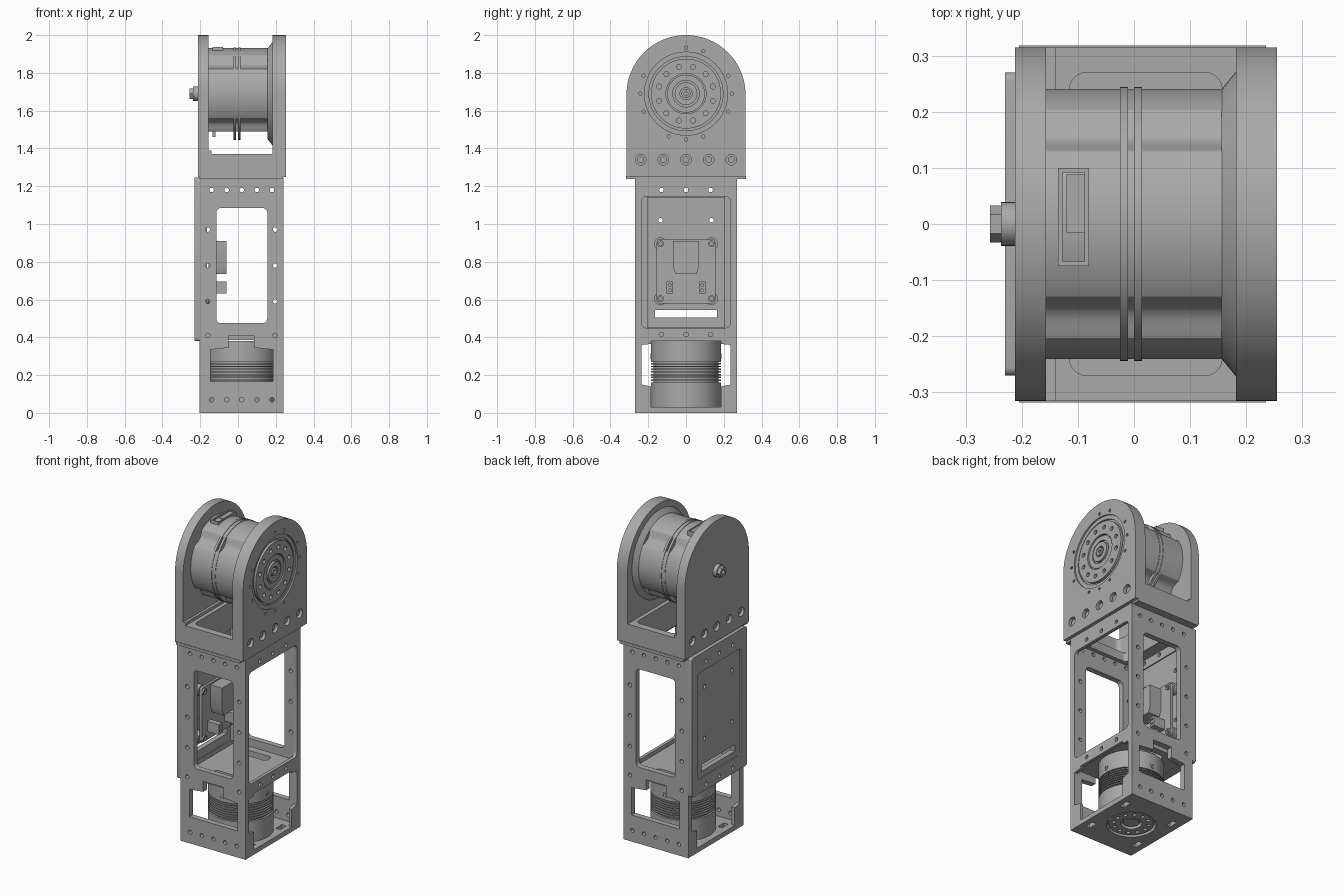
import bpy, bmesh
from math import sin, cos, pi, radians
from mathutils import Matrix

cube = bpy.data.objects.get("Cube")
if cube:
    bpy.data.objects.remove(cube)

metal = bpy.data.materials.new("machined grey")
metal.use_nodes = True
GREY = (0.4, 0.4, 0.4, 1)
metal.diffuse_color = GREY
metal.node_tree.nodes["Principled BSDF"].inputs["Base Color"].default_value = GREY

# Columns give the world directions of outline u, outline v and thickness
FRAMES = {
    "x": Matrix(((0, 0, 1, 0), (1, 0, 0, 0), (0, 1, 0, 0), (0, 0, 0, 1))),
    "y": Matrix(((1, 0, 0, 0), (0, 0, -1, 0), (0, 1, 0, 0), (0, 0, 0, 1))),
    "z": Matrix.Identity(4),
}
parts = []


def add_mesh(name, mesh):
    obj = bpy.data.objects.new(name, mesh)
    bpy.context.scene.collection.objects.link(obj)
    mesh.materials.clear()
    mesh.materials.append(metal)
    parts.append(obj)
    return obj


def plate(name, axis, lo, hi, outline, holes=()):
    """Extrude a closed outline with holes between two positions on an axis."""
    curve = bpy.data.curves.new(name, "CURVE")
    curve.dimensions = "2D"
    curve.fill_mode = "BOTH"
    curve.extrude = (hi - lo) / 2
    for loop in (outline, *holes):
        spline = curve.splines.new("POLY")
        spline.points.add(len(loop) - 1)
        for point, (u, v) in zip(spline.points, loop):
            point.co = (u, v, 0, 1)
        spline.use_cyclic_u = True
    temp = bpy.data.objects.new(name + " curve", curve)
    bpy.context.scene.collection.objects.link(temp)
    graph = bpy.context.evaluated_depsgraph_get()
    mesh = bpy.data.meshes.new_from_object(temp.evaluated_get(graph))
    bpy.data.objects.remove(temp)
    bpy.data.curves.remove(curve)
    middle = (lo + hi) / 2 * (-1 if axis == "y" else 1)
    mesh.transform(FRAMES[axis] @ Matrix.Translation((0, 0, middle)))
    bm = bmesh.new()
    bm.from_mesh(mesh)
    bmesh.ops.remove_doubles(bm, verts=bm.verts, dist=1e-5)
    bmesh.ops.recalc_face_normals(bm, faces=bm.faces)
    bm.to_mesh(mesh)
    bm.free()
    return add_mesh(name, mesh)


def circle(u, v, r, n=16):
    return [(u + r * cos(2 * pi * i / n), v + r * sin(2 * pi * i / n)) for i in range(n)]


def rect(u0, v0, u1, v1, r=0):
    if not r:
        return [(u0, v0), (u1, v0), (u1, v1), (u0, v1)]
    corners = ((u1 - r, v1 - r), (u0 + r, v1 - r), (u0 + r, v0 + r), (u1 - r, v0 + r))
    return [(cu + r * cos(pi / 2 * (q + k / 5)), cv + r * sin(pi / 2 * (q + k / 5)))
            for q, (cu, cv) in enumerate(corners) for k in range(6)]


def disc(name, axis, u, v, r, lo, hi, bore=0, n=64):
    return plate(name, axis, lo, hi, circle(u, v, r, n), [circle(u, v, bore, n)] if bore else [])


HUB = 1.69      # height of the upper motor axis
MX = 0.02       # x of the lower motor axis
HOLE = 0.012

# Lower housing: front and back walls with cable windows and screw holes
motor_window = [(-.145, .165), (.185, .165), (.185, .335), (.085, .345), (.085, .41),
                (-.05, .41), (-.05, .345), (-.145, .335)]
screws = [circle(MX + .08 * i, z, HOLE) for i in range(-2, 3) for z in (.07, 1.18)]
screws += [circle(x, z, HOLE) for x in (-.16, .197) for z in (.41, .59, .78, .97)]
for name, lo in (("front_wall", -.27), ("back_wall", .235)):
    plate(name, "y", lo, lo + .035, rect(-.185, 0, .22, 1.245),
          [rect(-.115, .475, .155, 1.085, .025), motor_window] + screws)

# Lower housing: side frames with open bays
half = [(.185, .03), (.185, .14), (.235, .15), (.235, .36), (.185, .365), (.185, .38)]
motor_bay = half + [(-y, z) for y, z in reversed(half)]
side_holes = [circle(y, z, HOLE) for y in (-.13, 0, .13) for z in (.415, 1.18)]
for name, lo in (("right_frame", -.205), ("left_frame", .22)):
    plate(name, "x", lo, lo + .02, rect(-.27, 0, .27, 1.245),
          [rect(-.235, .45, .235, 1.145, .025), motor_bay] + side_holes)

# Cover on the right side, with recessed panel and cable slot
plate("cover_rim", "x", -.23, -.205, rect(-.27, .38, .27, 1.245, .015),
      [rect(-.21, .47, .21, 1.13, .015)] + side_holes)
plate("cover_panel", "x", -.222, -.19, rect(-.234, .452, .234, 1.143),
      [rect(-.165, .505, .165, .545)] +
      [circle(y, z, HOLE) for y in (-.135, .135) for z in (.7, 1.02)])
for side in (-1, 1):
    a, b = sorted((side * .2, side * .235))
    plate("inner_rail", "x", -.19, -.165, rect(a, .45, b, 1.145))

# Base, shelf and top frame of the housing
plate("base_plate", "z", 0, .03, rect(-.185, -.235, .22, .235),
      [circle(MX, 0, .14, 48)] +
      [rect(MX + s * .17 - .015, y - .03, MX + s * .17 + .015, y + .03)
       for s in (-1, 1) for y in (-.15, .15)])
plate("shelf", "z", .385, .425, rect(-.185, -.235, .22, .235),
      [rect(-.06, s * .16 - .03, .1, s * .16 + .03, .02) for s in (-1, 1)])
plate("top_frame", "z", 1.2, 1.245, rect(-.185, -.235, .22, .235),
      [rect(-.115, -.21, .157, .21, .02)])

# Lower motor with cooling fins and output face
disc("lower_motor_cap", "z", MX, 0, .185, .27, .38)
disc("lower_motor_core", "z", MX, 0, .173, .1, .28)
disc("lower_motor_foot", "z", MX, 0, .185, .03, .16)
for i in range(7):
    z = .17 + i * .0145
    disc("cooling_fin", "z", MX, 0, .185, z, z + .007)
plate("lower_output", "z", .006, .03, circle(MX, 0, .128, 48),
      [circle(MX + .1 * cos(a * pi / 6), .1 * sin(a * pi / 6), .011) for a in range(12)] +
      [circle(MX, 0, .06, 32)])
disc("lower_output_hub", "z", MX, 0, .045, .012, .04)
disc("motor_screw_front", "y", MX, .3, .015, -.188, -.15, .007, 16)
disc("motor_screw_back", "y", MX, .3, .015, .15, .188, .007, 16)
disc("motor_screw_left", "x", 0, .3, .015, .18, .208, .007, 16)

# Circuit board on standoffs with connectors
plate("circuit_board", "x", -.155, -.14, rect(-.155, .58, .155, .92, .015))
for y in (-.135, .135):
    for z in (.605, .895):
        disc("standoff", "x", y, z, .034, -.19, -.155, n=24)
        disc("board_screw", "x", y, z, .018, -.14, -.13, .009, 16)
plate("main_connector", "x", -.14, -.06,
      [(-.07, .775), (-.055, .735), (.055, .735), (.07, .775), (.07, .91), (-.07, .91)])
for y in (-.085, .085):
    plate("small_connector", "x", -.14, -.06, rect(y - .017, .632, y + .017, .695),
          [circle(y, z, .008, 8) for z in (.65, .677)])

# Upper fork: floor, arched cheeks and bolts
plate("fork_floor", "z", 1.25, 1.37, rect(-.1565, -.315, .1815, .315),
      [rect(-.115, -.27, .157, .27, .03)])
plate("fork_lip", "z", 1.237, 1.255, rect(-.205, -.318, .235, .318),
      [rect(-.115, -.21, .157, .21, .02)])
plate("floor_step", "x", -.1565, -.14, rect(-.315, 1.37, .315, 1.388))
R = .315
arch = [(-R, 1.25), (R, 1.25)] + [(R * cos(pi * i / 48), 1.685 + R * sin(pi * i / 48))
                                  for i in range(49)]
bolt_ys = [.12 * i for i in range(-2, 3)]
bolt_holes = [circle(y, 1.34, .028, 20) for y in bolt_ys]
rim_holes = [circle(.243 * cos(radians(a)), HUB + .243 * sin(radians(a)), .009, 10)
             for a in (0, 23, 68, 90, 157, 180, 203, 248, 270, 292, 337)]
plate("right_cheek", "x", -.2125, -.1565, arch, bolt_holes)
plate("left_cheek", "x", .1815, .255, arch, bolt_holes + rim_holes + [circle(0, HUB, .22, 64)])
for y in bolt_ys:
    disc("right_bolt", "x", y, 1.34, .018, -.2, -.15, n=16)
    disc("left_bolt", "x", y, 1.34, .018, .17, .243, n=16)

# Upper motor body: round with four flutes and a flat underside
body = []
for i in range(144):
    a = 2 * pi * i / 144
    offset = abs((a % (pi / 2)) - pi / 4) / radians(12)
    r = .241 - (.024 * cos(offset * pi / 2) if offset < 1 else 0)
    body.append((r * cos(a), HUB + max(r * sin(a), -.2)))
plate("upper_motor_body", "x", -.157, .16, body)
for x in (-.025, 0):
    disc("motor_band", "x", 0, HUB, .244, x, x + .014, .19)
bm = bmesh.new()
bmesh.ops.create_cone(bm, cap_ends=True, segments=64, radius1=.24, radius2=.272, depth=.026,
                      matrix=Matrix.Translation((.169, 0, HUB)) @ Matrix.Rotation(pi / 2, 4, "Y"))
flange = bpy.data.meshes.new("motor_flange")
bm.to_mesh(flange)
bm.free()
add_mesh("motor_flange", flange)

# Socket on top of the upper motor
plate("top_socket", "z", 1.9, 1.938, rect(-.135, -.075, -.08, .1),
      [rect(-.127, -.067, -.088, .092)])
plate("top_plug", "z", 1.9, 1.934, rect(-.12, -.015, -.088, .088))
plate("lower_tab", "z", 1.46, 1.5, rect(-.135, -.05, -.12, .05))

# Output face on the left cheek
disc("output_backing", "x", 0, HUB, .22, .175, .236)
disc("output_rim", "x", 0, HUB, .22, .236, .246, .196)
plate("output_ring", "x", .236, .252, circle(0, HUB, .185, 64),
      [circle(0, HUB, .106, 48)] +
      [circle(.147 * cos(a), HUB + .147 * sin(a), .013)
       for a in (2 * pi * (i + .5) / 12 for i in range(12))])
disc("output_inner_ring", "x", 0, HUB, .1, .236, .247, .07)
disc("output_hub", "x", 0, HUB, .06, .236, .252, .032, 32)
disc("output_pin", "x", 0, HUB, .024, .236, .255, .01, 24)

# Pivot knob on the right cheek
disc("pivot_collar", "x", 0, HUB, .039, -.237, -.2, n=32)
disc("pivot_knob", "x", 0, HUB, .033, -.257, -.237, .015, 6)

# Smooth the round walls and keep the edges crisp
bpy.ops.object.select_all(action="DESELECT")
for obj in parts:
    obj.select_set(True)
bpy.context.view_layer.objects.active = parts[0]
bpy.ops.object.shade_smooth_by_angle(angle=radians(30))
